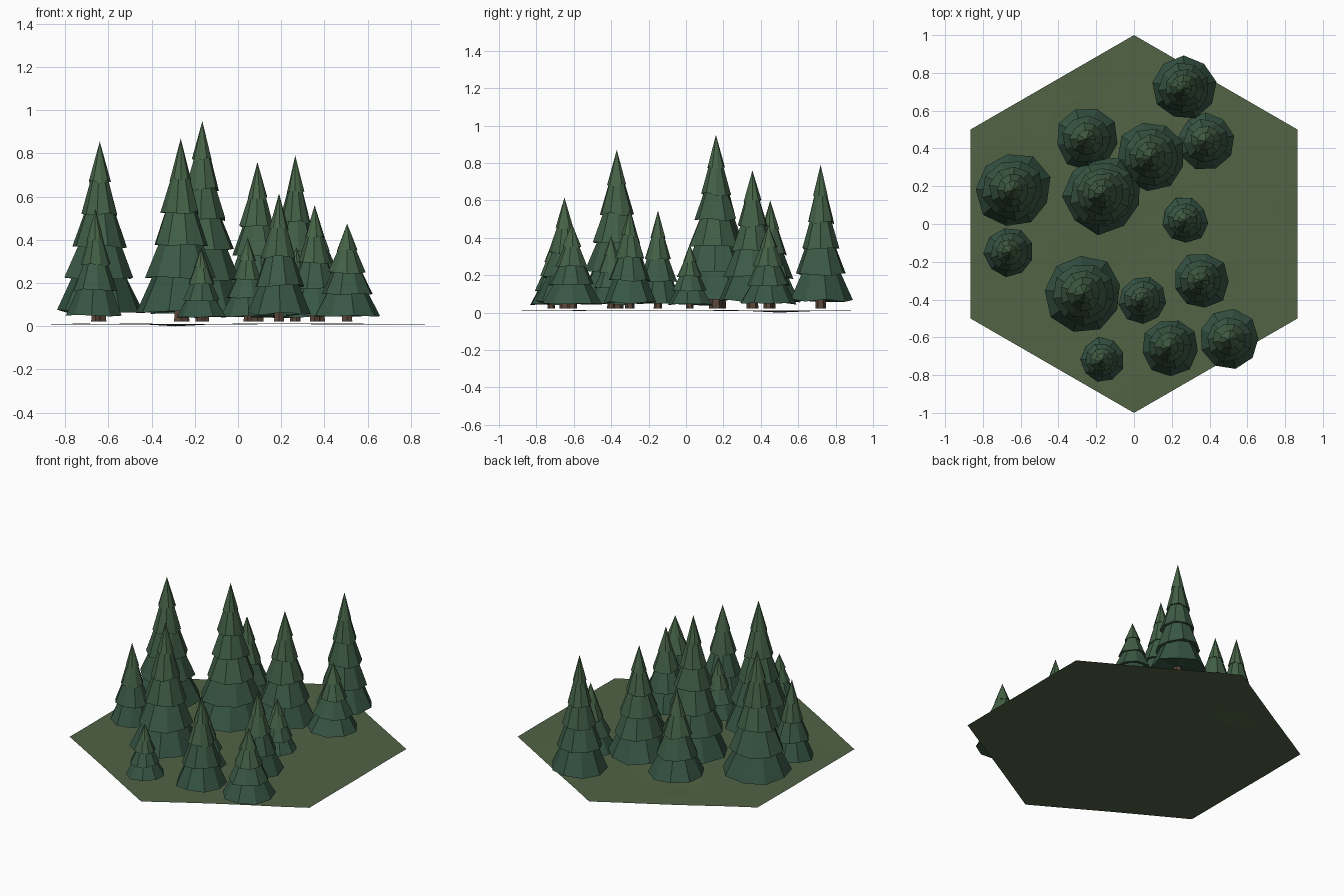
import bpy, bmesh, math, random
from mathutils import Matrix, Vector, noise

if "Cube" in bpy.data.objects:
    bpy.data.objects.remove(bpy.data.objects["Cube"])

random.seed(4)

def material(name, rgb):
    m = bpy.data.materials.new(name)
    m.diffuse_color = (*rgb, 1)
    m.use_nodes = True
    m.node_tree.nodes["Principled BSDF"].inputs["Base Color"].default_value = m.diffuse_color
    return m

GROUND = material("moss", (0.085, 0.125, 0.06))
BARK = material("bark", (0.10, 0.06, 0.04))
LOW, HIGH = (0.038, 0.092, 0.060), (0.062, 0.125, 0.062)
NEEDLES = [material(f"needles_{i}", [a + (b - a) * i / 4 for a, b in zip(LOW, HIGH)])
           for i in range(5)]

def finish(bm, name, mats):
    me = bpy.data.meshes.new(name)
    bm.to_mesh(me)
    bm.free()
    for m in mats:
        me.materials.append(m)
    ob = bpy.data.objects.new(name, me)
    bpy.context.collection.objects.link(ob)
    return ob

# Hexagonal ground sheet, gently uneven
bm = bmesh.new()
corners = [bm.verts.new((math.sin(k * math.pi / 3), math.cos(k * math.pi / 3), 0)) for k in range(6)]
centre = bm.verts.new((0, 0, 0))
for k in range(6):
    bm.faces.new((centre, corners[(k + 1) % 6], corners[k]))
bmesh.ops.subdivide_edges(bm, edges=bm.edges[:], cuts=5, use_grid_fill=True)
for v in bm.verts:
    v.co.z = 0.010 + 0.005 * noise.noise(Vector((v.co.x * 2, v.co.y * 2, 3)))
min(bm.verts, key=lambda v: v.co.z).co.z = 0
finish(bm, "ground", [GROUND])

def tree(index, x, y, r, h, tiers):
    sides = 9
    base = 0.022
    skirt = base + 0.055 * h
    # Trunk
    bm = bmesh.new()
    trunk_top = skirt + 0.15 * h
    bmesh.ops.create_cone(bm, cap_ends=True, segments=6, radius1=0.17 * r, radius2=0.12 * r,
                          depth=trunk_top - base,
                          matrix=Matrix.Translation((x, y, (base + trunk_top) / 2)))
    finish(bm, f"trunk_{index}", [BARK])
    # Overlapping skirts of needles with uneven hems
    bm = bmesh.new()
    turn = random.uniform(0, 6.28)
    step = (h - skirt) / (tiers + 0.25)
    for i in range(tiers):
        z0 = skirt + i * step
        rim = r * (1 - 0.95 * i / (tiers + 0.1))
        last = i == tiers - 1
        z1 = h if last else z0 + step * 1.18
        neck = 0 if last else r * (1 - 0.95 * (i + 1) / (tiers + 0.1)) * 0.72
        turn += 0.25
        low, up = [], []
        for k in range(sides):
            a = turn + k * 2 * math.pi / sides
            q = rim * random.uniform(0.92, 1.03)
            low.append(bm.verts.new((x + q * math.cos(a), y + q * math.sin(a),
                                     z0 + step * random.uniform(-0.06, 0.06))))
            if not last:
                up.append(bm.verts.new((x + neck * math.cos(a), y + neck * math.sin(a), z1)))
        tip = bm.verts.new((x, y, z1)) if last else None
        under = bm.verts.new((x, y, z0 + step * 0.15))
        shade = round(4 * i / (tiers - 1))
        for k in range(sides):
            n = (k + 1) % sides
            side = (low[k], low[n], tip) if last else (low[k], low[n], up[n], up[k])
            bm.faces.new(side).material_index = shade
            bm.faces.new((low[n], low[k], under)).material_index = shade
    finish(bm, f"needles_{index}", NEEDLES)

# Trees: x, y, radius, height, tiers
TREES = [
    (-0.64, 0.18, 0.205, 0.855, 5), (-0.165, 0.16, 0.215, 0.95, 6), (0.09, 0.355, 0.19, 0.76, 5),
    (-0.25, 0.45, 0.17, 0.60, 4), (0.38, 0.44, 0.155, 0.47, 4), (0.265, 0.72, 0.17, 0.79, 5),
    (0.27, 0.02, 0.125, 0.365, 4), (-0.66, -0.15, 0.135, 0.545, 4), (-0.265, -0.37, 0.21, 0.87, 5),
    (0.045, -0.40, 0.13, 0.41, 4), (0.355, -0.30, 0.153, 0.56, 4), (0.19, -0.65, 0.155, 0.615, 4),
    (0.505, -0.61, 0.165, 0.475, 4), (-0.17, -0.72, 0.12, 0.365, 4),
]
for i, t in enumerate(TREES, 1):
    tree(i, *t)
